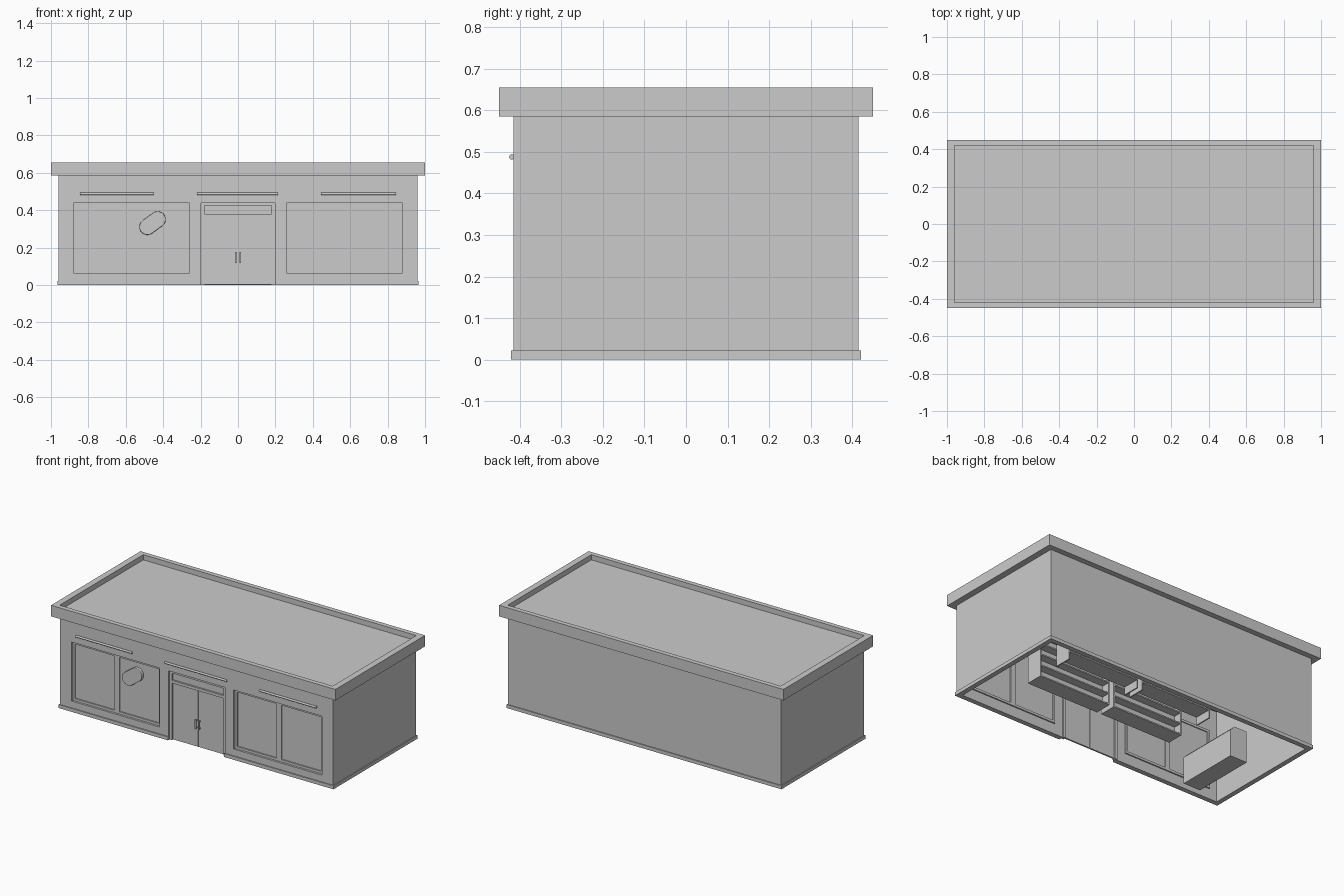
import bpy, bmesh, math
from mathutils import Matrix, Vector

if "Cube" in bpy.data.objects:
    bpy.data.objects.remove(bpy.data.objects["Cube"])


def boxes(name, items):
    """One object from several boxes given as (x0, x1, y0, y1, z0, z1)."""
    bm = bmesh.new()
    for x0, x1, y0, y1, z0, z1 in items:
        m = Matrix.Translation(((x0 + x1) / 2, (y0 + y1) / 2, (z0 + z1) / 2))
        m = m @ Matrix.Diagonal((x1 - x0, y1 - y0, z1 - z0, 1))
        bmesh.ops.create_cube(bm, size=1, matrix=m)
    return finish(name, bm)


def finish(name, bm):
    me = bpy.data.meshes.new(name)
    bm.to_mesh(me)
    bm.free()
    ob = bpy.data.objects.new(name, me)
    bpy.context.collection.objects.link(ob)
    return ob


def mirror(items):
    return items + [(-b, -a, c, d, e, f) for a, b, c, d, e, f in items]


def prism(name, pts, y0, y1):
    """Extrude an xz outline along y."""
    bm = bmesh.new()
    face = bm.faces.new([bm.verts.new((x, y0, z)) for x, z in pts])
    ext = bmesh.ops.extrude_face_region(bm, geom=[face])
    bmesh.ops.translate(bm, vec=(0, y1 - y0, 0),
                        verts=[v for v in ext["geom"] if isinstance(v, bmesh.types.BMVert)])
    bmesh.ops.recalc_face_normals(bm, faces=bm.faces)
    return finish(name, bm)


W, D, H, T = 0.96, 0.415, 0.585, 0.025
F, B = -D, -D + T          # outer and inner plane of the front wall

# Side and back walls
boxes("side_and_back_walls", mirror([(W - T, W, -D, D, 0, H)])
      + [(-W + T, W - T, D - T, D, 0, H)])

# Front wall around the two windows and the door
boxes("front_wall", [(-W + T, W - T, F, B, 0.44, H)] + mirror([
    (0.88, W - T, F, B, 0, 0.44),
    (0.198, 0.26, F, B, 0, 0.44),
    (0.26, 0.88, F, B, 0, 0.065)]))

# Base trim, interrupted at the door
boxes("base_trim", mirror([
    (W, W + 0.006, -D - 0.006, D + 0.006, 0, 0.022),
    (0.198, W, -D - 0.006, -D, 0, 0.022)])
    + [(-W, W, D, D + 0.006, 0, 0.022)])

# Flat roof with parapet
boxes("roof_deck", [(-0.96, 0.96, -0.42, 0.42, H, 0.622)])
boxes("parapet", mirror([(0.96, 1.0, -0.45, 0.45, H, 0.655)]) + [
    (-0.96, 0.96, -0.45, -0.42, H, 0.655),
    (-0.96, 0.96, 0.42, 0.45, H, 0.655)])

# Window frames and panes
boxes("window_frames", mirror([
    (0.26, 0.275, -0.402, -0.382, 0.065, 0.44),
    (0.865, 0.88, -0.402, -0.382, 0.065, 0.44),
    (0.553, 0.587, -0.402, -0.382, 0.08, 0.425),
    (0.275, 0.865, -0.402, -0.382, 0.065, 0.08),
    (0.275, 0.865, -0.402, -0.382, 0.425, 0.44)]))
boxes("window_panes", mirror([
    (0.275, 0.553, -0.394, -0.388, 0.08, 0.425),
    (0.587, 0.865, -0.394, -0.388, 0.08, 0.425)]))

# Double door with transom
boxes("door_frame", mirror([(0.18, 0.198, -0.405, -0.382, 0, 0.44)]) + [
    (-0.18, 0.18, -0.405, -0.382, 0.425, 0.44),
    (-0.18, 0.18, -0.405, -0.382, 0.362, 0.38)])
boxes("transom_pane", [(-0.18, 0.18, -0.394, -0.388, 0.38, 0.425)])
boxes("door_leaves", mirror([(0.001, 0.18, -0.398, -0.388, 0.003, 0.362)]))
boxes("door_handles", mirror([
    (0.007, 0.015, -0.414, -0.407, 0.118, 0.178),
    (0.007, 0.015, -0.407, -0.398, 0.122, 0.130),
    (0.007, 0.015, -0.407, -0.398, 0.166, 0.174)]))

# Lamp tubes above the openings
for i, (a, b) in enumerate([(-0.845, -0.45), (-0.22, 0.215), (0.445, 0.845)]):
    bpy.ops.mesh.primitive_cylinder_add(
        vertices=12, radius=0.0065, depth=b - a,
        location=((a + b) / 2, -0.419, 0.488), rotation=(0, math.pi / 2, 0))
    bpy.context.object.name = "lamp_tube_%d" % (i + 1)
    bpy.ops.object.shade_smooth_by_angle()

# Tilted pill-shaped window sign
R, L, tilt = 0.043, 0.034, math.radians(36)
outline = []
for k in range(24):
    a = -math.pi / 2 + math.pi * (k % 12) / 11 + (math.pi if k > 11 else 0)
    u, v = (L if k < 12 else -L) + R * math.cos(a), R * math.sin(a)
    outline.append((-0.457 + u * math.cos(tilt) - v * math.sin(tilt),
                    0.331 + u * math.sin(tilt) + v * math.cos(tilt)))
sign = prism("pill_sign", outline, -0.414, -0.392)
bev = sign.modifiers.new("rounded_rim", 'BEVEL')
bev.width, bev.segments = 0.004, 2


# Interior shelf units: two-sided, with a central panel and end panels
def shelf_unit(name, x0, x1, y0, y1, h, foot):
    t, mid = 0.008, (y0 + y1) / 2
    parts = [(x0, x0 + t, y0, y1, 0, h), (x1 - t, x1, y0, y1, 0, h),
             (x0 + t, x1 - t, mid - t / 2, mid + t / 2, foot, h)]
    for k in range(4):
        z = foot + (h - foot - t) * k / 3
        parts.append((x0 + t, x1 - t, y0, y1, z, z + t))
    boxes(name, parts)


for i, (a, b) in enumerate([(0.23, 0.74), (-0.30, 0.20)]):
    shelf_unit("middle_shelf_%d" % (i + 1), a, b, -0.05, 0.06, 0.22, 0.0)
    shelf_unit("rear_shelf_%d" % (i + 1), a, b, 0.2, 0.31, 0.25, 0.05)

# Sales counter with a sloped edge
prism("counter", [(-0.78, 0), (-0.66, 0), (-0.66, 0.17), (-0.69, 0.2), (-0.78, 0.2)],
      -0.35, 0.06)
